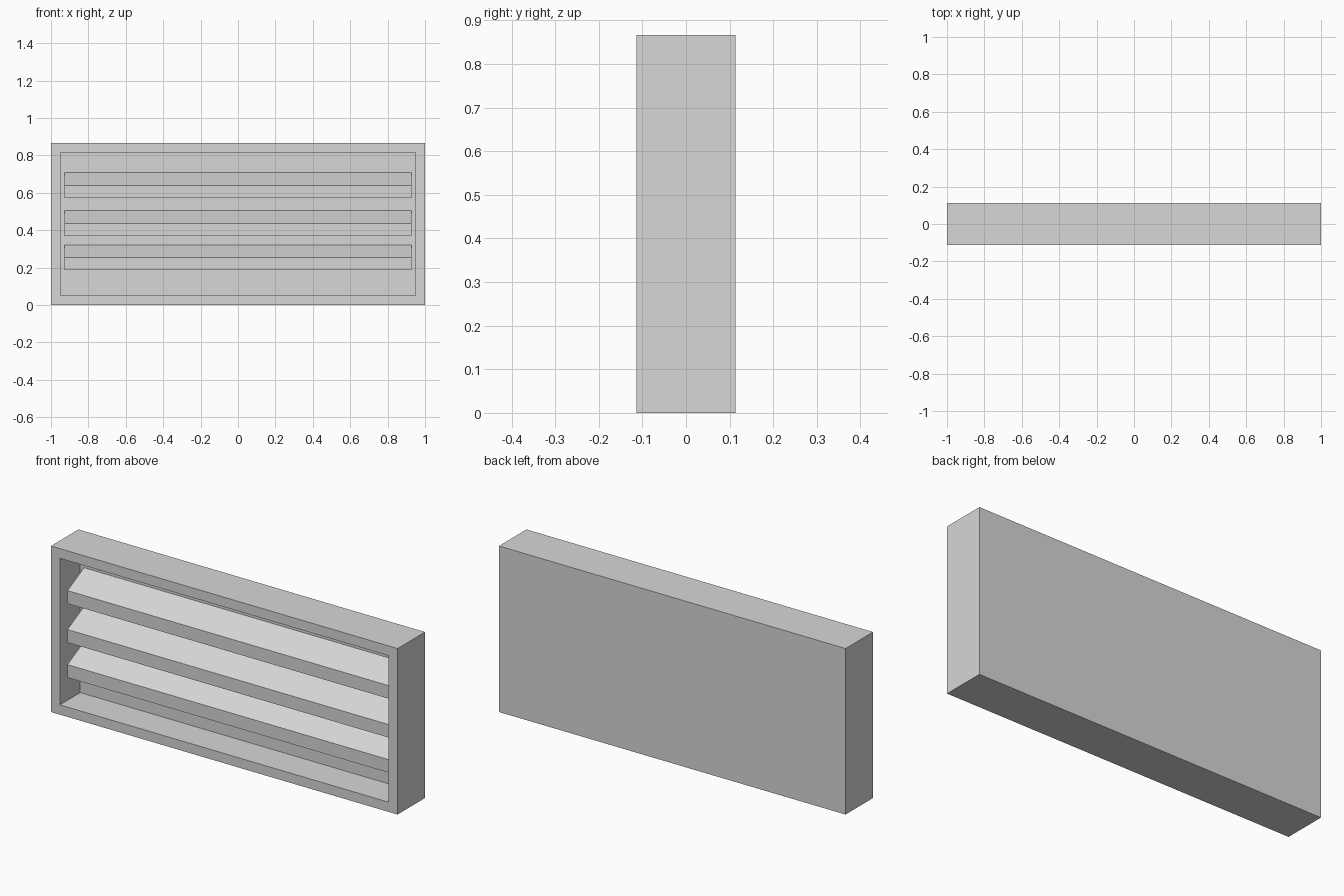
import bpy
import bmesh

cube = bpy.data.objects.get("Cube")
if cube:
    bpy.data.objects.remove(cube, do_unlink=True)

WIDTH, DEPTH, HEIGHT = 2.0, 0.226, 0.866
BORDER = 0.072            # width of the frame around the opening
BACK_Y = 0.055            # inner back wall
FRONT_Y = -0.08           # front of the slats

grey = bpy.data.materials.new("light grey metal")
grey.use_nodes = True
colour = (0.68, 0.68, 0.68, 1)
grey.diffuse_color = colour
grey.node_tree.nodes["Principled BSDF"].inputs["Base Color"].default_value = colour


def add_object(name, bm):
    bmesh.ops.recalc_face_normals(bm, faces=bm.faces)
    mesh = bpy.data.meshes.new(name)
    bm.to_mesh(mesh)
    bm.free()
    mesh.materials.append(grey)
    obj = bpy.data.objects.new(name, mesh)
    bpy.context.collection.objects.link(obj)


# Housing: a box whose front is inset and pushed back to form the recess
bm = bmesh.new()
bmesh.ops.create_cube(bm, size=1)
bmesh.ops.scale(bm, vec=(WIDTH, DEPTH, HEIGHT), verts=bm.verts)
bmesh.ops.translate(bm, vec=(0, 0, HEIGHT / 2), verts=bm.verts)
bm.normal_update()
front = min(bm.faces, key=lambda f: f.calc_center_median().y)
bmesh.ops.inset_region(bm, faces=[front], thickness=BORDER)
recess = bmesh.ops.extrude_face_region(bm, geom=[front])["geom"]
bmesh.ops.delete(bm, geom=[front], context='FACES_ONLY')
for v in recess:
    if isinstance(v, bmesh.types.BMVert):
        v.co.y = BACK_Y
add_object("housing", bm)


# Slats: sloped bars running the full width of the opening
def add_slat(name, top):
    rise, thick = 0.068, 0.068
    half = WIDTH / 2 - BORDER
    profile = [(FRONT_Y, top - rise), (BACK_Y, top),
               (BACK_Y, top - thick), (FRONT_Y, top - rise - thick)]
    bm = bmesh.new()
    end = bm.faces.new([bm.verts.new((-half, y, z)) for y, z in profile])
    side = bmesh.ops.extrude_face_region(bm, geom=[end])["geom"]
    verts = [v for v in side if isinstance(v, bmesh.types.BMVert)]
    bmesh.ops.translate(bm, vec=(2 * half, 0, 0), verts=verts)
    add_object(name, bm)


for name, top in (("upper_slat", 0.708), ("middle_slat", 0.505), ("lower_slat", 0.322)):
    add_slat(name, top)
